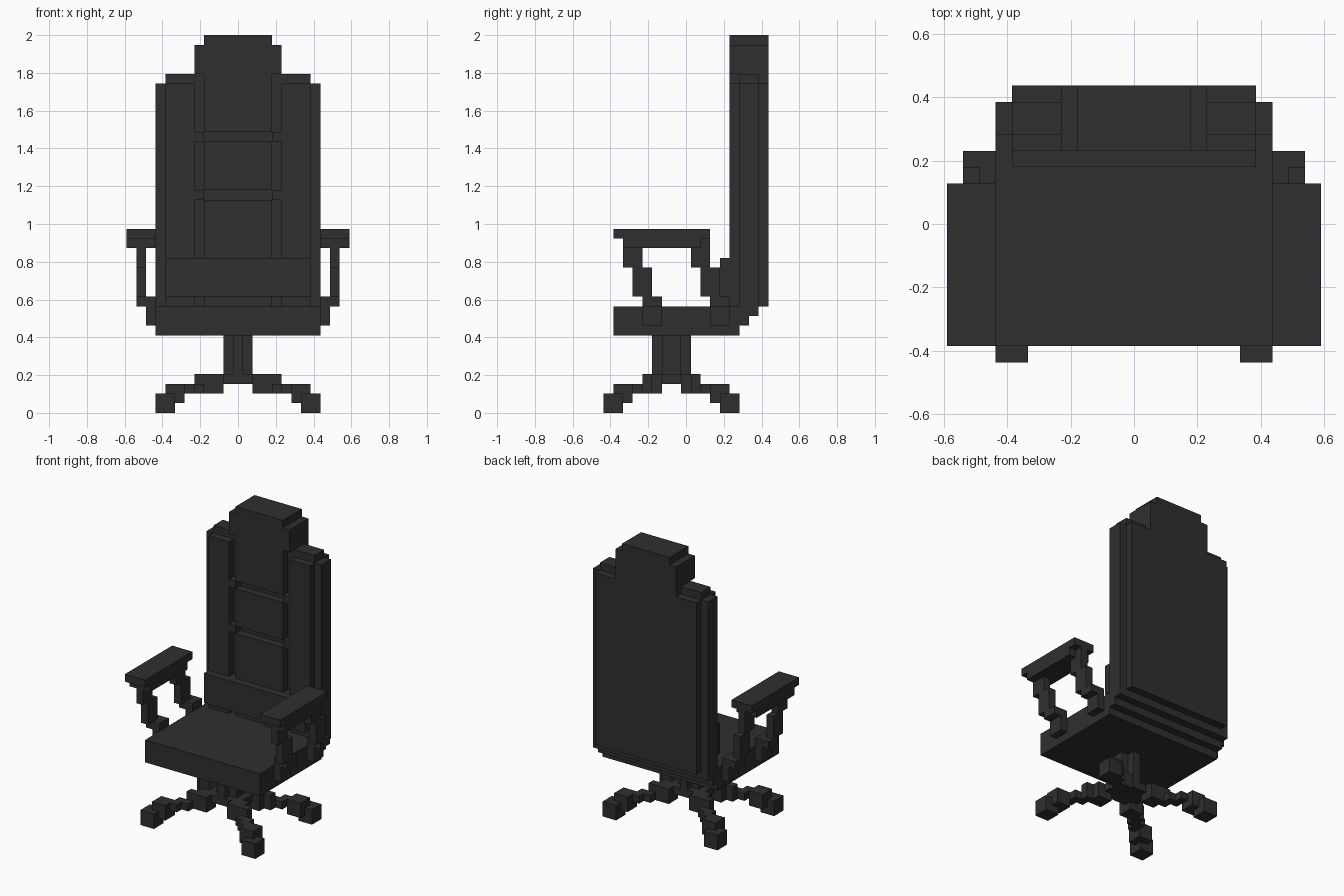
import bpy, bmesh

if "Cube" in bpy.data.objects:
    bpy.data.objects.remove(bpy.data.objects["Cube"])

V = 2 / 39  # one block; all sizes below are in blocks

mat = bpy.data.materials.new("charcoal black")
mat.diffuse_color = (0.028, 0.028, 0.028, 1)
mat.use_nodes = True
mat.node_tree.nodes["Principled BSDF"].inputs["Base Color"].default_value = mat.diffuse_color


def part(name, boxes):
    """One object from axis-aligned boxes (x0, x1, y0, y1, z0, z1)."""
    bm = bmesh.new()
    for x0, x1, y0, y1, z0, z1 in boxes:
        for v in bmesh.ops.create_cube(bm, size=1)["verts"]:
            v.co.x = V * (x1 if v.co.x > 0 else x0)
            v.co.y = V * (y1 if v.co.y > 0 else y0)
            v.co.z = V * (z1 if v.co.z > 0 else z0)
    me = bpy.data.meshes.new(name)
    bm.to_mesh(me)
    bm.free()
    me.materials.append(mat)
    ob = bpy.data.objects.new(name, me)
    bpy.context.collection.objects.link(ob)
    return ob


def sides(boxes):
    """Boxes plus their mirror images across x = 0."""
    return boxes + [(-b[1], -b[0]) + b[2:] for b in boxes]


# seat with a stepped underside at the rear
part("seat", [(-8.5, 8.5, -7.5, 5.5 + i, 8 + i, 9 + i) for i in range(3)])

# backrest: recessed core, rear shell, side bolsters and edges
part("backrest_shell", [(-7.5, 7.5, 5.5, 7.5, 11, 35),
                        (-7.5, 7.5, 7.5, 8.5, 11, 34),
                        (-8.5, 8.5, 5.5, 7.5, 11, 34)])
part("side_bolsters", sides([(4.5, 7.5, 4.5, 5.5, 11, 34)]))
part("bolster_ties", sides([(3.5, 4.5, 4.5, 5.5, z, z + 1) for z in (22, 28)]))
part("back_panels", [(-3.5, 3.5, 4.5, 5.5, z0, z1)
                     for z0, z1 in ((11, 22), (23, 28), (29, 35))])
part("lumbar_cushion", [(-7.5, 7.5, 3.5, 5.5, 12, 16)])

# headrest
part("headrest", [(-4.5, 4.5, 4.5, 8.5, 35, 38),
                  (-3.5, 3.5, 4.5, 8.5, 38, 39),
                  (-4.5, 4.5, 7.5, 8.5, 34, 35)])

# armrests: pad and two slanted stepped posts on each side
part("armrest_pads", sides([(8.5, 11.5, -7.5, 2.5, 18, 19),
                            (8.5, 11.5, -6.5, 1.5, 17, 18)]))
for name, y in (("front_arm_posts", -6.5), ("rear_arm_posts", 0.5)):
    part(name, sides([(9.5, 10.5, y, y + 2, 15, 18),
                      (9.5, 10.5, y + 1, y + 3, 12, 15),
                      (9.5, 10.5, y + 2, y + 4, 11, 12),
                      (8.5, 9.5, y + 2, y + 4, 9, 12)]))

# centre column, plus-shaped, standing behind the seat's front
C = -1.5
part("column", [(-1.5, 1.5, C - 1, C + 1, 3, 8),
                (-0.5, 0.5, C - 2, C + 2, 3, 8)])

# four diagonal stepped legs ending in block feet
leg = [(6.5, 8.5, 5, 7, 0, 2),
       (5.5, 7.5, 4, 6, 1, 3),
       (4.5, 5.5, 3, 5, 2, 3),
       (3.5, 4.5, 2, 4, 2, 3),
       (2.5, 4.5, 2, 3, 3, 4),
       (1.5, 3.5, 1, 3, 2, 4),
       (0.5, 2.5, 0, 2, 3, 4)]
part("front_legs", sides([(a, b, C - d, C - c, e, f) for a, b, c, d, e, f in leg]))
part("rear_legs", sides([(a, b, C + c, C + d, e, f) for a, b, c, d, e, f in leg]))
